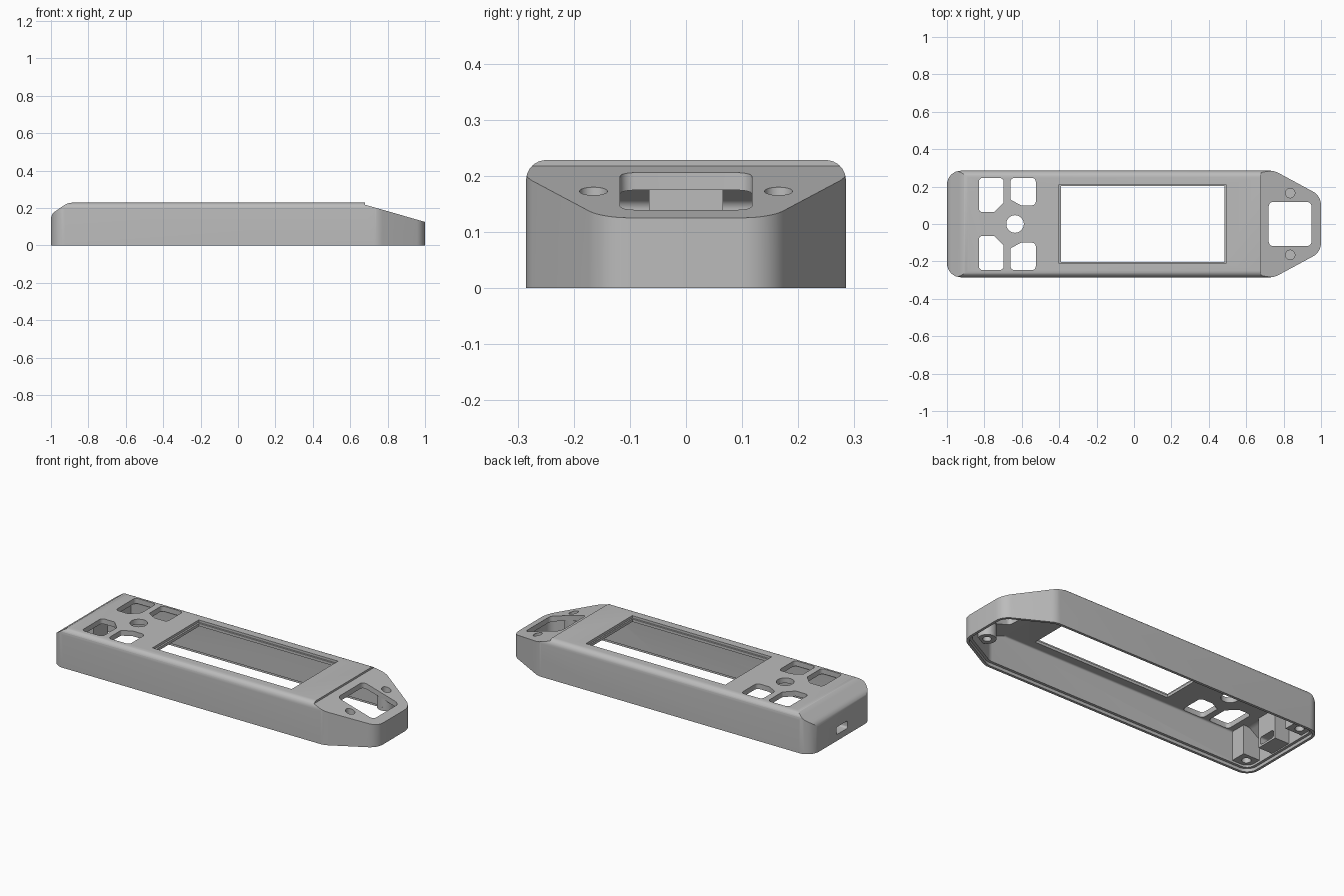
import bpy, bmesh, math
from mathutils import Vector

cube = bpy.data.objects.get("Cube")
if cube:
    bpy.data.objects.remove(cube, do_unlink=True)

grey = bpy.data.materials.new("mid grey plastic")
grey.use_nodes = True
grey.diffuse_color = (0.5, 0.5, 0.5, 1)
grey.node_tree.nodes["Principled BSDF"].inputs["Base Color"].default_value = (0.5, 0.5, 0.5, 1)


def inset(points, d):
    """Move every side of a counter-clockwise polygon inwards by d."""
    out = []
    for i, p in enumerate(points):
        a = (p - points[i - 1]).normalized()
        b = (points[(i + 1) % len(points)] - p).normalized()
        na, nb = Vector((-a.y, a.x)), Vector((-b.y, b.x))
        out.append(p + (na + nb) * d / (1 + na.dot(nb)))
    return out


def rounded(corners, d=0, steps=8):
    """Polygon from (x, y, radius) corners, inset by d, with arcs at the corners."""
    points = inset([Vector(c[:2]) for c in corners], d)
    out = []
    for i, (p, c) in enumerate(zip(points, corners)):
        r = max(c[2] - d, 0.01) if c[2] else 0
        if r == 0:
            out.append(p)
            continue
        u = (points[i - 1] - p).normalized()
        v = (points[(i + 1) % len(points)] - p).normalized()
        half = u.angle(v) / 2
        centre = p + (u + v).normalized() * r / math.sin(half)
        s = p + u * r / math.tan(half) - centre
        e = p + v * r / math.tan(half) - centre
        sweep = math.pi - 2 * half
        if s.x * e.y - s.y * e.x < 0:
            sweep = -sweep
        for k in range(steps + 1):
            t = sweep * k / steps
            out.append(centre + Vector((s.x * math.cos(t) - s.y * math.sin(t),
                                        s.x * math.sin(t) + s.y * math.cos(t))))
    return out


def prism(name, points, low, high, axis="z"):
    """Extrude a 2D polygon along an axis."""
    place = {"z": lambda p, h: (p.x, p.y, h),
             "y": lambda p, h: (p.x, h, p.y),
             "x": lambda p, h: (h, p.x, p.y)}[axis]
    bm = bmesh.new()
    face = bm.faces.new([bm.verts.new(place(p, low)) for p in points])
    top = bmesh.ops.extrude_face_region(bm, geom=[face])["geom"]
    move = Vector(place(Vector((0, 0)), high - low))
    bmesh.ops.translate(bm, vec=move, verts=[g for g in top if isinstance(g, bmesh.types.BMVert)])
    bmesh.ops.recalc_face_normals(bm, faces=bm.faces)
    mesh = bpy.data.meshes.new(name)
    bm.to_mesh(mesh)
    bm.free()
    mesh.materials.append(grey)
    ob = bpy.data.objects.new(name, mesh)
    bpy.context.collection.objects.link(ob)
    return ob


def rect(x0, x1, y0, y1, r=0.0):
    return rounded([(x0, y0, r), (x1, y0, r), (x1, y1, r), (x0, y1, r)], steps=5)


def circle(x, y, r, n=32):
    return [Vector((x + r * math.cos(k * math.tau / n), y + r * math.sin(k * math.tau / n)))
            for k in range(n)]


def combine(target, tool, operation):
    """Apply a boolean and discard the tool."""
    mod = target.modifiers.new("bool", "BOOLEAN")
    mod.operation, mod.object, mod.solver = operation, tool, "EXACT"
    bpy.context.view_layer.objects.active = target
    bpy.ops.object.modifier_apply(modifier=mod.name)
    bpy.data.objects.remove(tool, do_unlink=True)


PLAN = [(-1, -.285, .075), (.75, -.285, .1), (1, -.15, .083),
        (1, .15, .083), (.75, .285, .1), (-1, .285, .075)]


def body(name, d, floor):
    """Casing volume inset by d: plan, side profile and rounded section intersected."""
    side = [(-1, -.2, 0), (1, -.2, 0), (1, .125, 0), (.68, .217, 0),
            (.68, .228, 0), (-.91, .228, .09), (-1, .166, .05)]
    section = [(-.285, -.2, 0), (.285, -.2, 0), (.285, .228, .036), (-.285, .228, .036)]
    ob = prism(name, rounded(PLAN, d), floor, .3)
    combine(ob, prism("side", rounded(side, d), -.5, .5, "y"), "INTERSECT")
    combine(ob, prism("section", rounded(section, d), -1.5, 1.5, "x"), "INTERSECT")
    return ob


# Hollow shell with a stepped lip around the open bottom
case = body("case_shell", 0, 0)
combine(case, body("cavity", .03, -.1), "DIFFERENCE")
combine(case, prism("lip", rounded(PLAN, .015), -.1, .018), "DIFFERENCE")


def add_inside(points, low, high):
    block = prism("block", points, low, high)
    combine(block, body("limit", .012, -.1), "INTERSECT")
    combine(case, block, "UNION")


# Screw bosses at both ends and the port housing
for s in (-1, 1):
    y = sorted((s * .165, s * .3))
    add_inside(rect(-1.1, -.865, *y), .03, .3)
    add_inside(circle(.835, s * .165, .048), .07, .3)
add_inside(rect(-1.1, -.88, -.066, .066), .025, .3)

# Screw holes
for s in (-1, 1):
    combine(case, prism("hole", circle(-.92, s * .21, .024), -.1, .12), "DIFFERENCE")
    combine(case, prism("hole", circle(.835, s * .165, .022), -.1, .11), "DIFFERENCE")
    combine(case, prism("hole", circle(.835, s * .165, .025), .135, .4), "DIFFERENCE")

# Charging port through the end wall
combine(case, prism("port", rect(-.052, .052, .037, .08, .012), -1.2, -.85, "x"), "DIFFERENCE")

# Screen window with a shallow stepped edge
combine(case, prism("window", rect(-.39, .485, -.202, .202), .1, .4), "DIFFERENCE")
combine(case, prism("ledge", rect(-.4, .493, -.212, .212), .214, .4), "DIFFERENCE")

# Opening in the sloped nose
combine(case, prism("nose_cut", rect(.72, .95, -.118, .118, .025), .09, .4), "DIFFERENCE")

# Four button openings, chamfered towards the round middle one
outer_key = [(-.83, .063, .02), (-.748, .063, .01), (-.697, .114, .01),
             (-.697, .246, .02), (-.83, .246, .02)]
inner_key = [(-.66, .13, .01), (-.605, .1, .02), (-.525, .1, .02),
             (-.525, .246, .02), (-.66, .246, .02)]
for key in (outer_key, inner_key):
    for s in (-1, 1):
        corners = [(x, s * y, r) for x, y, r in key][::s]
        combine(case, prism("key", rounded(corners, steps=5), .1, .4), "DIFFERENCE")
combine(case, prism("middle_key", circle(-.636, 0, .047), .1, .4), "DIFFERENCE")

# Smooth curved walls, sharp edges
bpy.ops.object.select_all(action="DESELECT")
case.select_set(True)
bpy.context.view_layer.objects.active = case
bpy.ops.object.shade_smooth_by_angle(angle=math.radians(25))
